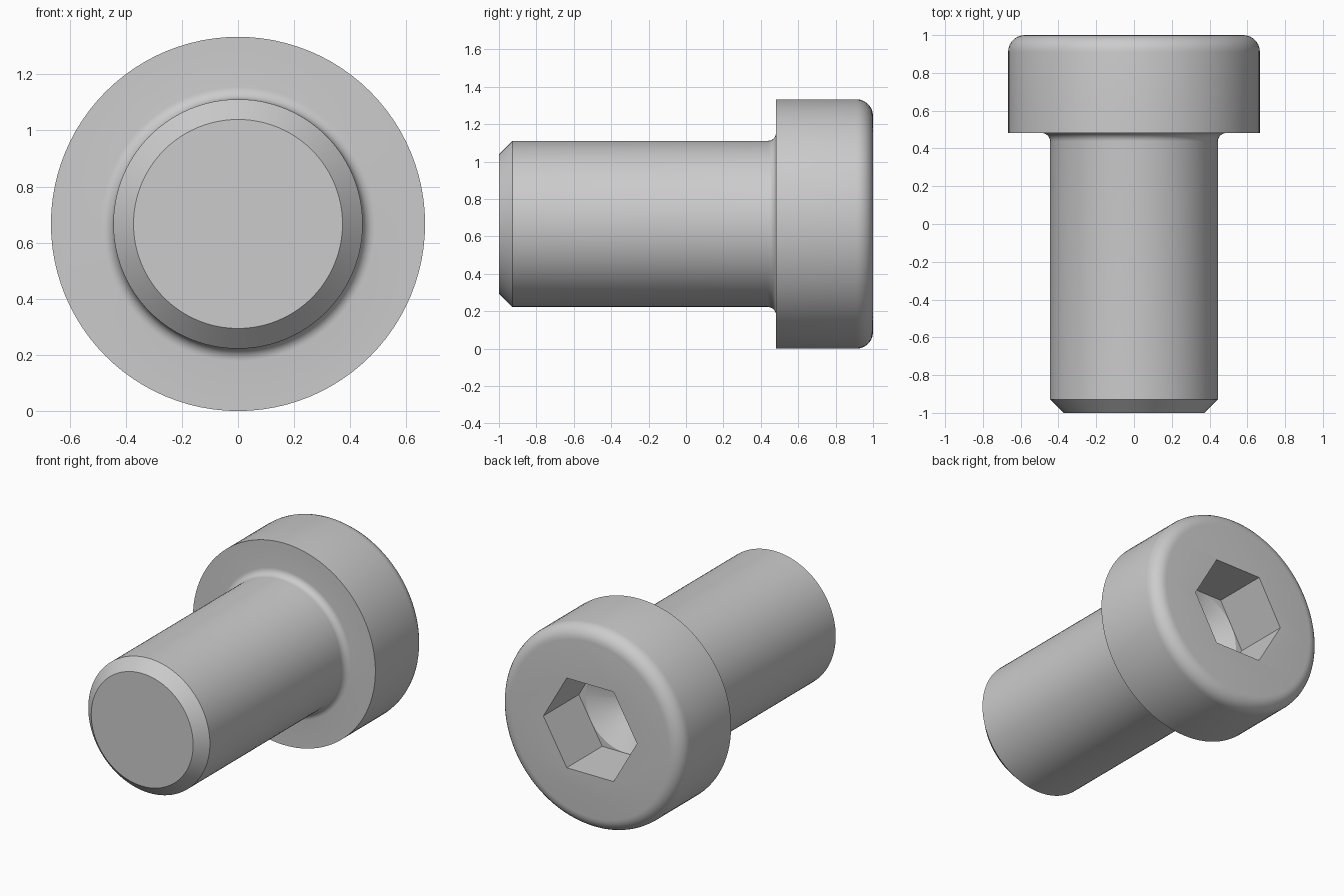
import bpy, bmesh, math
from mathutils import Matrix

if "Cube" in bpy.data.objects:
    bpy.data.objects.remove(bpy.data.objects["Cube"])

AXIS_Z = 0.6667                      # height of the bolt axis
SHANK_R, HEAD_R = 0.4444, 0.6667
HEAD_Y, END_Y = 0.4815, 1.0          # underside and end face of the head
SOCKET_FLOOR = END_Y - 0.37
HEX_R = 0.342

steel = bpy.data.materials.new("steel grey")
steel.diffuse_color = (0.6, 0.6, 0.6, 1)
steel.use_nodes = True
steel.node_tree.nodes["Principled BSDF"].inputs["Base Color"].default_value = steel.diffuse_color


def arc(cr, cy, rad, a0, a1, n=7):
    """Profile points (radius, y) along an arc, angles in degrees."""
    pts = []
    for i in range(n + 1):
        a = math.radians(a0 + (a1 - a0) * i / n)
        pts.append((cr + rad * math.cos(a), cy + rad * math.sin(a)))
    return pts


def lathe(name, profile, sides):
    """Closed solid turned around the bolt axis; the caps are flat polygons."""
    bm = bmesh.new()
    rings = []
    for r, y in profile:
        rings.append([bm.verts.new((r * math.cos(2 * math.pi * i / sides), y,
                                    AXIS_Z + r * math.sin(2 * math.pi * i / sides)))
                      for i in range(sides)])
    for a, b in zip(rings, rings[1:]):
        for i in range(sides):
            j = (i + 1) % sides
            bm.faces.new((a[i], a[j], b[j], b[i]))
    bm.faces.new(rings[0])
    bm.faces.new(rings[-1])
    bmesh.ops.recalc_face_normals(bm, faces=bm.faces)
    mesh = bpy.data.meshes.new(name)
    bm.to_mesh(mesh)
    bm.free()
    mesh.materials.append(steel)
    obj = bpy.data.objects.new(name, mesh)
    bpy.context.collection.objects.link(obj)
    return obj


# Bolt body: chamfered tip, shank, neck fillet, head with rounded rim
fillet, rim = 0.044, 0.089
profile = [(SHANK_R - 0.072, -1.0), (SHANK_R, -0.928)]
profile += arc(SHANK_R + fillet, HEAD_Y - fillet, fillet, 180, 90)
profile += [(HEAD_R, HEAD_Y)]
profile += arc(HEAD_R - rim, END_Y - rim, rim, 0, 90)
bolt = lathe("cap_screw", profile, 96)

# Hexagonal socket, then the drill point in its floor
hex_cutter = lathe("hex_socket_cutter", [(HEX_R, SOCKET_FLOOR), (HEX_R, 1.2)], 6)
drill_r = HEX_R * math.cos(math.pi / 6) - 0.002
drill_cutter = lathe("drill_point_cutter",
                     [(0.002, SOCKET_FLOOR - drill_r * math.tan(math.pi / 6)),
                      (drill_r, SOCKET_FLOOR), (drill_r, SOCKET_FLOOR + 0.1)], 48)

bpy.context.view_layer.objects.active = bolt
bolt.select_set(True)
for cutter in (hex_cutter, drill_cutter):
    mod = bolt.modifiers.new(cutter.name, 'BOOLEAN')
    mod.operation = 'DIFFERENCE'
    mod.solver = 'EXACT'
    mod.object = cutter
    bpy.ops.object.modifier_apply(modifier=mod.name)
    bpy.data.objects.remove(cutter)

bpy.ops.object.shade_smooth_by_angle(angle=math.radians(25))
